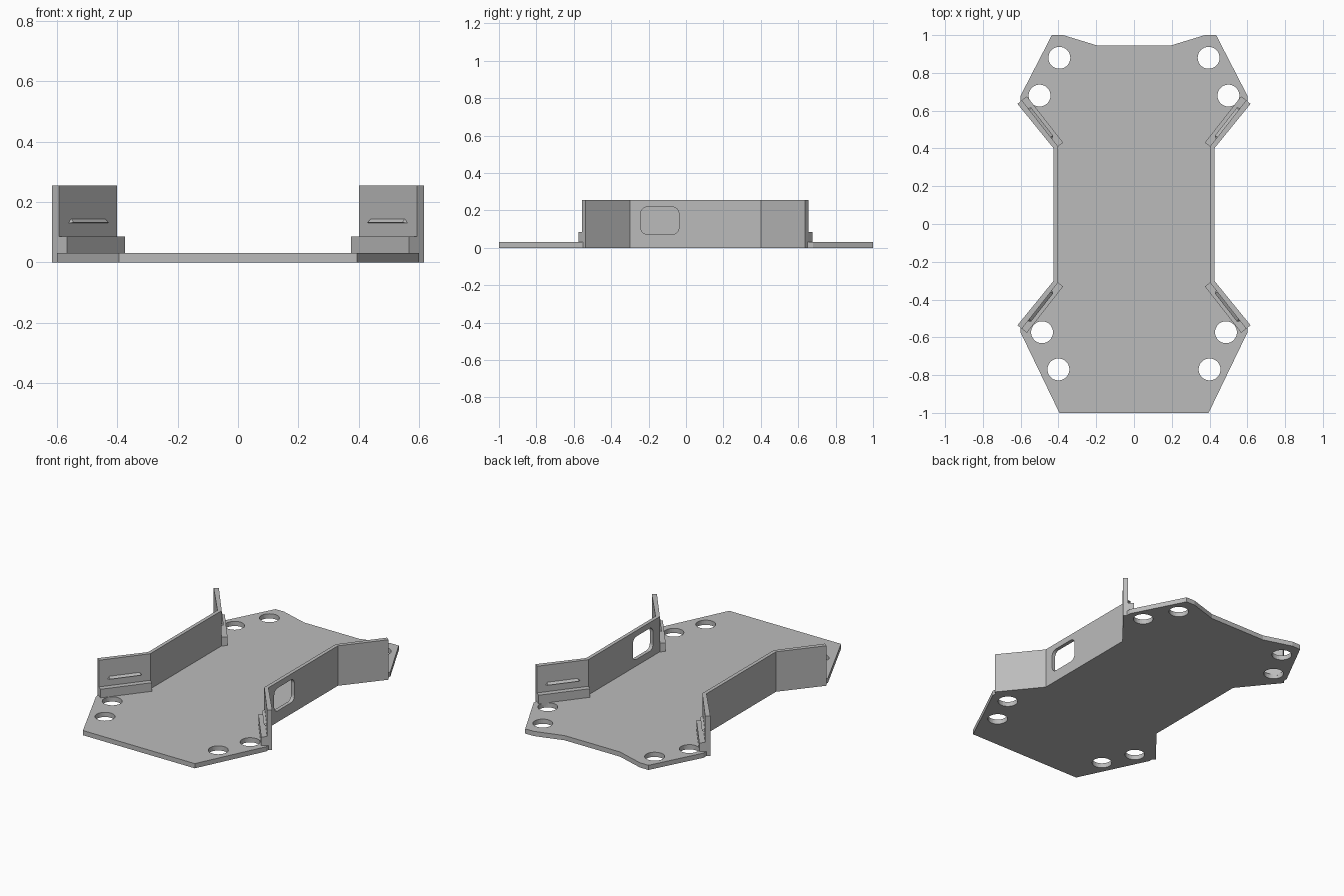
import bpy, bmesh, math
from mathutils import Vector

cube = bpy.data.objects.get("Cube")
if cube:
    bpy.data.objects.remove(cube, do_unlink=True)

GREY = (0.5, 0.5, 0.5, 1)
mat = bpy.data.materials.new("plain grey")
mat.use_nodes = True
mat.diffuse_color = GREY
mat.node_tree.nodes["Principled BSDF"].inputs["Base Color"].default_value = GREY

MID_Y = 0.05            # the walls are symmetric about this line
FLOOR_TOP, WALL_TOP = 0.03, 0.255


def add_object(name, bm):
    bmesh.ops.recalc_face_normals(bm, faces=bm.faces)
    mesh = bpy.data.meshes.new(name)
    bm.to_mesh(mesh)
    bm.free()
    mesh.materials.append(mat)
    obj = bpy.data.objects.new(name, mesh)
    bpy.context.collection.objects.link(obj)
    return obj


def prism(name, points, sweep):
    """Closed solid made by sweeping a flat outline of 3D points."""
    bm = bmesh.new()
    face = bm.faces.new([bm.verts.new(p) for p in points])
    out = bmesh.ops.extrude_face_region(bm, geom=[face])
    verts = [g for g in out["geom"] if isinstance(g, bmesh.types.BMVert)]
    bmesh.ops.translate(bm, verts=verts, vec=sweep)
    return add_object(name, bm)


def slab(name, outline, low, high):
    return prism(name, [(x, y, low) for x, y in outline], (0, 0, high - low))


def cut(obj, cutter):
    cutter.hide_render = True
    mod = obj.modifiers.new("cut", "BOOLEAN")
    mod.operation = "DIFFERENCE"
    mod.solver = "EXACT"
    mod.object = cutter
    bpy.context.view_layer.objects.active = obj
    bpy.ops.object.modifier_apply(modifier=mod.name)
    bpy.data.objects.remove(cutter, do_unlink=True)


def circle(cx, cy, r, n=32):
    return [(cx + r * math.cos(math.tau * i / n), cy + r * math.sin(math.tau * i / n))
            for i in range(n)]


# Floor plate with a shallow notch at the back
half = [(0.395, -1), (0.6, -0.575), (0.6, -0.535), (0.42, -0.3), (0.42, 0.4),
        (0.6, 0.635), (0.6, 0.68), (0.435, 1), (0.375, 1), (0.195, 0.945)]
floor = slab("floor_plate", half + [(-x, y) for x, y in reversed(half)], 0, FLOOR_TOP)

# Round mounting holes
for side in (1, -1):
    for x, y in [(0.395, 0.88), (0.5, 0.68), (0.4, -0.77), (0.487, -0.573)]:
        cut(floor, slab("hole_cutter", circle(side * x, y, 0.058), -0.1, 0.1))

# Side walls with angled wings
outer_bend, outer_end = Vector((0.425, 0.4)), Vector((0.617, 0.636))
inner_bend, inner_end = Vector((0.402, 0.41)), Vector((0.594, 0.655))
back = [outer_bend, outer_end, inner_end, inner_bend]
band = [(p.x, p.y) for p in back]
band += [(p.x, 2 * MID_Y - p.y) for p in reversed(back)]
walls = {}
for side, label in ((1, "left"), (-1, "right")):
    walls[label] = slab(label + "_wall", [(side * x, y) for x, y in band], 0, WALL_TOP)

# Rounded window through the left wall only
cy, cz, r = -0.14, 0.145, 0.035
window = []
for q, (sy, sz) in enumerate([(1, 1), (-1, 1), (-1, -1), (1, -1)]):
    for i in range(7):
        a = math.pi / 2 * (q + i / 6)
        window.append((0.35, cy + sy * (0.102 - r) + r * math.cos(a),
                       cz + sz * (0.073 - r) + r * math.sin(a)))
cut(walls["left"], prism("window_cutter", window, (0.15, 0, 0)))

# Ledge and snap ridge on the inner face of every wing
along = (inner_end - inner_bend).normalized()
inward = Vector((-along.y, along.x))
length = (inner_end - inner_bend).length
centre = (inner_bend + inner_end) / 2
for sx, left in ((1, "left"), (-1, "right")):
    for sy, end in ((1, "back"), (-1, "front")):
        def place(t, depth, z):
            p = centre + along * t + inward * depth
            return Vector((sx * p.x, MID_Y + sy * (p.y - MID_Y), z))

        h = length / 2
        ledge = [place(t, d, 0.02) for t, d in
                 ((-h, -0.004), (h, -0.004), (h, 0.034), (-h, 0.034))]
        prism(f"{end}_{left}_ledge", ledge, (0, 0, 0.065))

        # Wedge with a sloping top and tapered ends
        bm = bmesh.new()
        a, b, c, d, e, f = [bm.verts.new(place(*v)) for v in (
            (-0.105, -0.002, 0.13), (0.105, -0.002, 0.13),
            (-0.09, -0.002, 0.146), (0.09, -0.002, 0.146),
            (-0.095, 0.015, 0.132), (0.095, 0.015, 0.132))]
        for loop in ((a, b, d, c), (a, e, f, b), (c, d, f, e), (a, c, e), (b, f, d)):
            bm.faces.new(loop)
        add_object(f"{end}_{left}_snap_ridge", bm)
